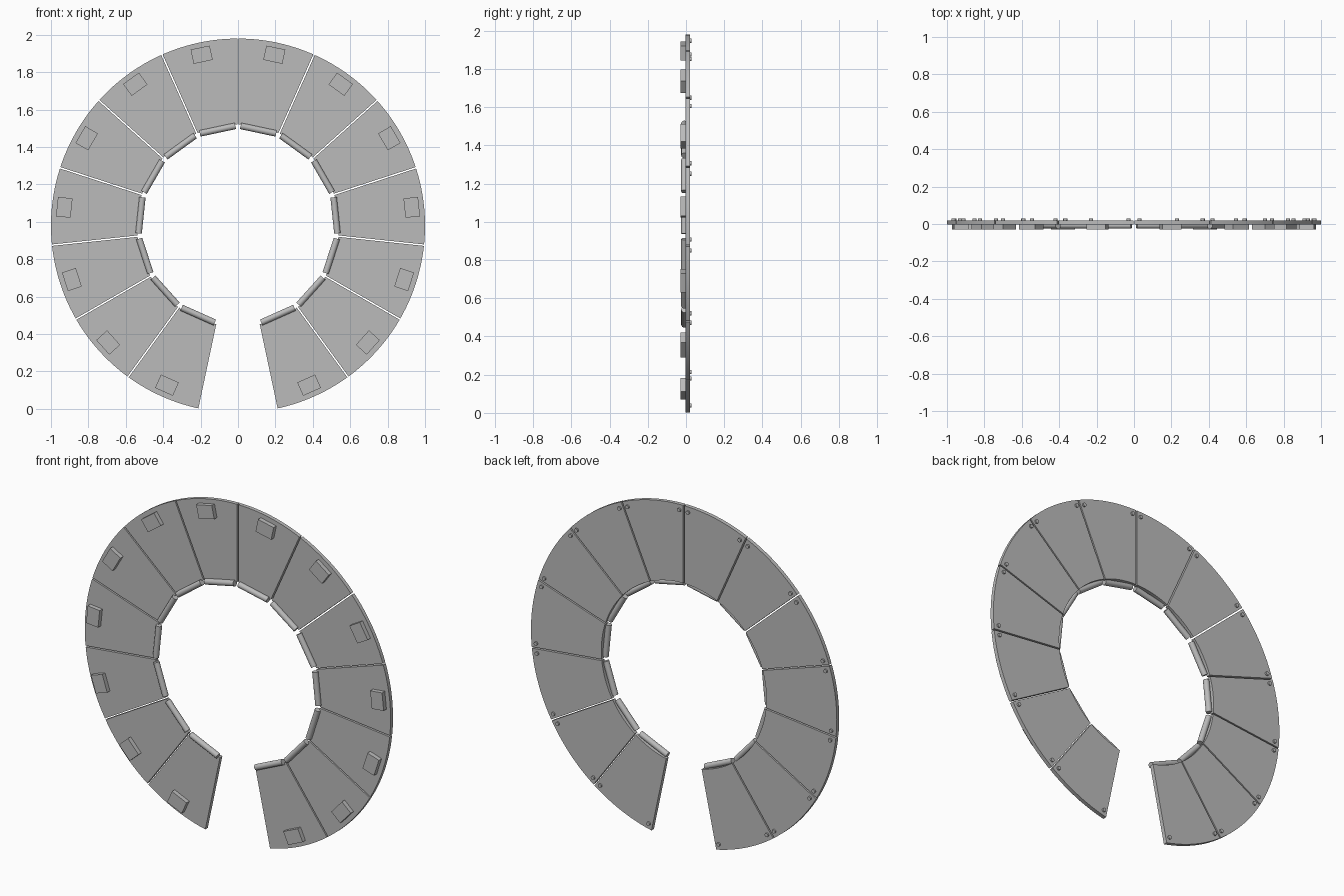
import bpy, bmesh, math
from mathutils import Matrix, Vector

cube = bpy.data.objects.get("Cube")
if cube:
    bpy.data.objects.remove(cube, do_unlink=True)

CENTRE = Vector((0, 0, 0.98))
STEP = math.radians(24)
R_IN, R_OUT, HALF_GAP = 0.54, 1.0, 0.004
FRONT, BACK = -0.003, 0.02

grey = bpy.data.materials.new("plain_grey")
grey.use_nodes = True
GREY = (0.5, 0.5, 0.5, 1)
grey.diffuse_color = GREY
grey.node_tree.nodes["Principled BSDF"].inputs["Base Color"].default_value = GREY


def finish(bm, name):
    bmesh.ops.recalc_face_normals(bm, faces=bm.faces)
    mesh = bpy.data.meshes.new(name)
    bm.to_mesh(mesh)
    bm.free()
    mesh.materials.append(grey)
    return mesh


def arc(radius, count=12):
    # Ends stop short of the wedge border, leaving a parallel gap
    half = STEP / 2 - math.asin(HALF_GAP / radius)
    angles = [half * (2 * i / count - 1) for i in range(count + 1)]
    return [(radius * math.sin(a), radius * math.cos(a)) for a in angles]


# Wedge panel, pointing up
bm = bmesh.new()
outline = arc(R_OUT) + arc(R_IN)[::-1]
face = bm.faces.new([bm.verts.new((x, FRONT, z)) for x, z in outline])
side = bmesh.ops.extrude_face_region(bm, geom=[face])["geom"]
moved = [v for v in side if isinstance(v, bmesh.types.BMVert)]
bmesh.ops.translate(bm, verts=moved, vec=(0, BACK - FRONT, 0))
panel = finish(bm, "panel")

# Raised pad on the front
bm = bmesh.new()
bmesh.ops.create_cube(bm, size=1, matrix=Matrix.Translation((0, -0.015, 0.934))
                      @ Matrix.Diagonal((0.104, 0.028, 0.078, 1)))
pad = finish(bm, "pad")

# Round bar along the inner edge
bm = bmesh.new()
bmesh.ops.create_cone(bm, cap_ends=True, segments=24, radius1=0.017, radius2=0.017, depth=0.194,
                      matrix=Matrix.Translation((0, -0.008, 0.524))
                      @ Matrix.Rotation(math.pi / 2, 4, "Y"))
bar = finish(bm, "inner_bar")

# Two small pegs on the back
bm = bmesh.new()
for sign in (-1, 1):
    turn = Matrix.Rotation(sign * (STEP / 2 - math.radians(1.7)), 4, "Y")
    bmesh.ops.create_cone(bm, cap_ends=True, segments=16, radius1=0.011, radius2=0.011, depth=0.014,
                          matrix=turn @ Matrix.Translation((0, 0.022, 0.968))
                          @ Matrix.Rotation(math.pi / 2, 4, "X"))
pegs = finish(bm, "pegs")

# Repeat around the ring, leaving one wedge open at the bottom
for i in range(-7, 7):
    place = Matrix.Translation(CENTRE) @ Matrix.Rotation((i + 0.5) * STEP, 4, "Y")
    for mesh in (panel, pad, bar, pegs):
        obj = bpy.data.objects.new(f"{mesh.name}_{i + 8}", mesh)
        bpy.context.collection.objects.link(obj)
        obj.matrix_world = place

# Smooth the round parts, keeping edges sharp
bpy.ops.object.select_all(action="DESELECT")
for name in ("inner_bar_1", "pegs_1", "panel_1"):
    obj = bpy.data.objects[name]
    obj.select_set(True)
    bpy.context.view_layer.objects.active = obj
bpy.ops.object.shade_smooth_by_angle(angle=math.radians(30))
